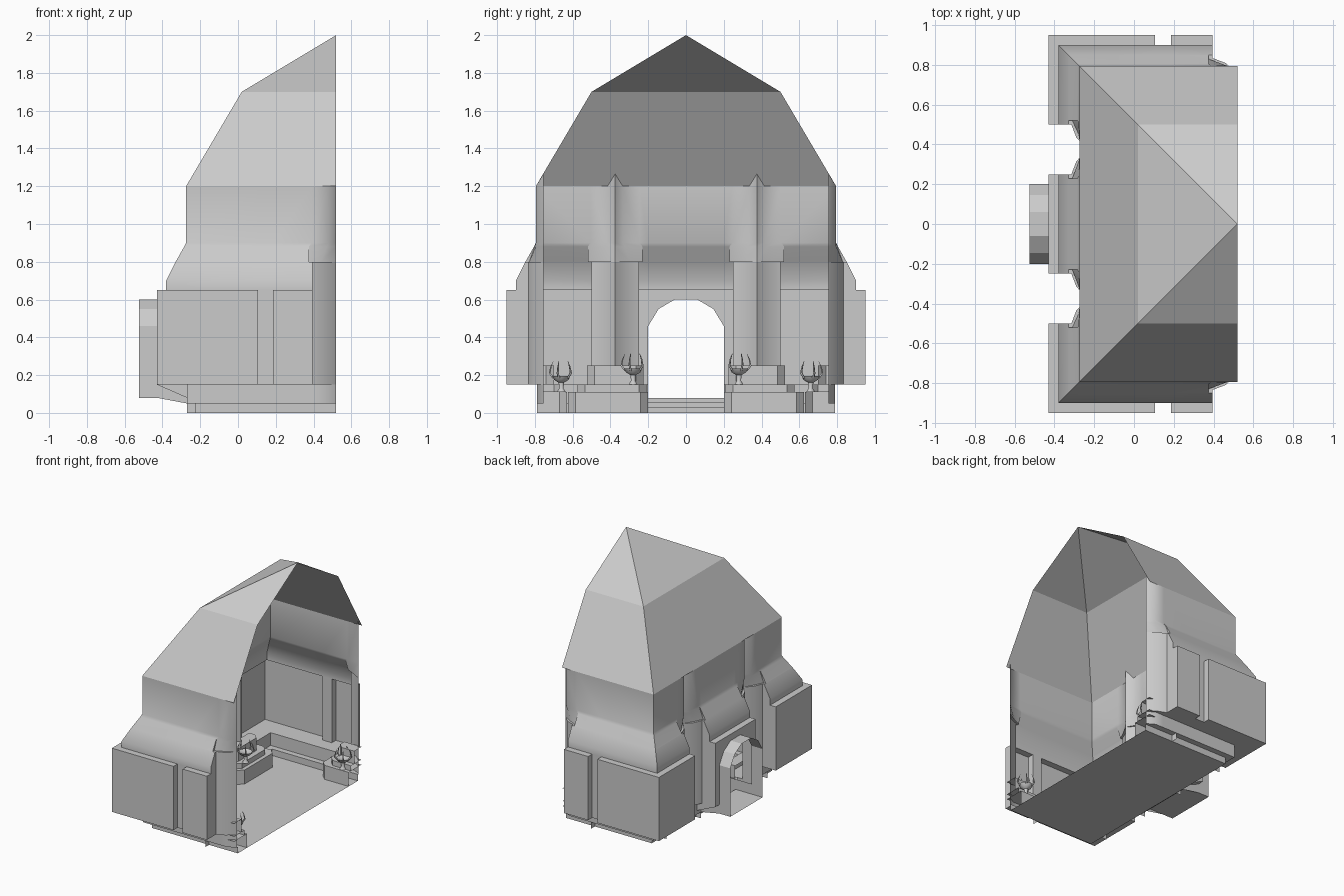
import bpy, bmesh, math
from mathutils import Vector

if "Cube" in bpy.data.objects:
    bpy.data.objects.remove(bpy.data.objects["Cube"])

CX = 0.52  # plane where the half building is cut open


def back(t, d, z):   # point on the -x wall: along-wall t, distance d from centre
    return (CX - d, t, z)


def side(t, d, z):   # point on the +y wall
    return (CX - t, d, z)


def make(name, verts, faces, mirror=True, smooth=None):
    me = bpy.data.meshes.new(name)
    me.from_pydata(verts, [], faces)
    bm = bmesh.new()
    bm.from_mesh(me)
    bmesh.ops.remove_doubles(bm, verts=bm.verts, dist=1e-4)
    bmesh.ops.recalc_face_normals(bm, faces=bm.faces)
    bm.to_mesh(me)
    bm.free()
    ob = bpy.data.objects.new(name, me)
    bpy.context.collection.objects.link(ob)
    if smooth:
        bpy.ops.object.select_all(action='DESELECT')
        ob.select_set(True)
        bpy.context.view_layer.objects.active = ob
        bpy.ops.object.shade_smooth_by_angle(angle=math.radians(smooth))
    if mirror:
        m = ob.modifiers.new("mirror", 'MIRROR')
        m.use_axis = (False, True, False)
    return ob


def loft(name, rings, skip=lambda i, j: False, **kw):
    n = len(rings[0])
    verts = [p for r in rings for p in r]
    faces = [(i * n + j, i * n + j + 1, (i + 1) * n + j + 1, (i + 1) * n + j)
             for i in range(len(rings) - 1) for j in range(n - 1) if not skip(i, j)]
    return make(name, verts, faces, **kw)


# Wall shell: one plan outline per level, with bays, column notches and a narrow slot
def ring(z, bay, cen, slot, edge, mid, c, eo=.125, mo=.06, zc=None):
    zc = zc or z
    k = .375
    r = [back(0, cen, z), back(.2, cen, z), back(k - eo, cen, z), back(k - eo, edge, z),
         back(k - mo, mid, z), back(k, c, zc), back(k + mo, mid, z), back(k + eo, edge, z),
         back(k + eo, bay, z), back(bay, bay, z)]
    r += [side(.415, bay, z), side(.415, slot, z), side(.335, slot, z), side(.335, bay, z),
          side(eo, bay, z), side(eo, edge, z), side(mo, mid, z), side(0, c, zc)]
    return r


W = .795
levels = [
    ring(0, .745, .745, .745, .745, .745, .745),
    ring(.05, .745, .745, .745, .745, .745, .745),
    ring(.05, .79, .79, .79, .79, .79, .755),
    ring(.08, .79, .79, .79, .79, .79, .755),
    ring(.15, .79, .95, .79, .79, .79, .755),
    ring(.15, .95, .95, .90, .835, .81, .755),
    ring(.65, .95, .95, .90, .835, .81, .755),
    ring(.65, .90, .90, .90, .835, .81, .755),
    ring(.70, .90, .90, .90, .835, .81, .755),
    ring(.80, .85, .85, .85, .835, .81, .755),
    ring(.80, .85, .85, .85, .83, .80, .755, .145, .08),
    ring(.88, .805, .805, .805, .80, W, .755, .145, .05),
    ring(.90, W, W, W, W, W, .755, .13, .04),
    ring(1.2, W, W, W, W, W, .755, .13, .04, 1.265),
]
loft("wall_shell", levels, skip=lambda i, j: j == 0 and i < 6, smooth=55)

# Two-tier hipped roof
tiers = [(.795, 1.2), (.5, 1.7), (0, 2.0)]
loft("roof", [[back(0, d, z), back(d, d, z), side(0, d, z)] for d, z in tiers])

# Floor
make("floor", [(-.225, 0, 0), (CX, 0, 0), (CX, .745, 0), (-.225, .745, 0)], [(0, 1, 2, 3)])

# Doorway: arched tunnel, wall around the arch, steps and side kerb
arch = [(.2, .08), (.2, .46), (.145, .55), (.06, .6), (0, .6)]
outer = [(-.525, y, z) for y, z in arch]
inner = [(-.43, y, z) for y, z in arch]
loft("door_tunnel", [outer, inner])
loft("door_surround", [inner[1:], [(-.43, y, .65) for y, z in arch[1:]]])
steps = [(-.525, .08), (-.29, .08), (-.29, .055), (-.26, .055), (-.26, .03),
         (-.225, .03), (-.225, 0)]
loft("door_steps", [[(x, 0, z) for x, z in steps], [(x, .2, z) for x, z in steps]])
kerb = [(-.43, .08), (-.27, .05), (-.2, 0), (-.2, .16), (-.43, .16)]
make("door_kerb", [(x, .2, z) for x, z in kerb], [tuple(range(5))])


# Stepped column pedestals with chamfered corners
def pedestal(name, place, centre, a, b, d, z0, z1, half=False):
    c = .04
    plan = [(b, .8), (b, d + c), (b - c, d)]
    plan += [(0, d), (0, .8)] if half else [(-a + c, d), (-a, d + c), (-a, .8)]
    n = len(plan)
    verts = [place(centre + t, min(q, .79 if z1 > .1 else .745), z) for z in (z0, z1) for t, q in plan]
    faces = [(i, i + 1, n + i + 1, n + i) for i in range(n - 1)]
    if half:
        faces.pop()  # cut side stays open
    faces.append(tuple(range(n, 2 * n)))
    make(name, verts, faces)


for name, place, centre, half in (("back", back, .375, False), ("side", side, 0, True)):
    pedestal(name + "_plinth", place, centre, .175, .25, .63, 0, .11, half)
    pedestal(name + "_pedestal_step", place, centre, .165, .2, .66, .11, .15, half)
    pedestal(name + "_pedestal_top", place, centre, .15, .15, .70, .15, .25, half)


# Horned fire bowls
def brazier(name, x, y, z):
    prof = [(.025, 0), (.012, .02), (.015, .05), (.04, .065), (.05, .085), (.035, .08), (0.001, .07)]
    n = 10
    rings = [[(x + r * math.cos(2 * math.pi * i / n), y + r * math.sin(2 * math.pi * i / n), z + h)
              for i in range(n + 1)] for r, h in prof]
    loft(name + "_bowl", rings, smooth=40, mirror=True)
    cu = bpy.data.curves.new(name + "_horns", 'CURVE')
    cu.dimensions = '3D'
    cu.bevel_depth = .006
    cu.bevel_resolution = 1
    cu.use_fill_caps = True
    horn = [(.042, .075, 1), (.062, .10, .9), (.055, .135, .6), (.042, .165, .1)]
    for k in range(5):
        a = 2 * math.pi * k / 5 + .3
        for s in (1, -1):
            sp = cu.splines.new('POLY')
            sp.points.add(len(horn) - 1)
            for p, (r, h, w) in zip(sp.points, horn):
                p.co = (x + r * math.cos(a), s * (y + r * math.sin(a)), z + h, 1)
                p.radius = w
    bpy.context.collection.objects.link(bpy.data.objects.new(name + "_horns", cu))


brazier("back_brazier", -.13, .28, .15)
brazier("side_brazier", .45, .66, .11)
